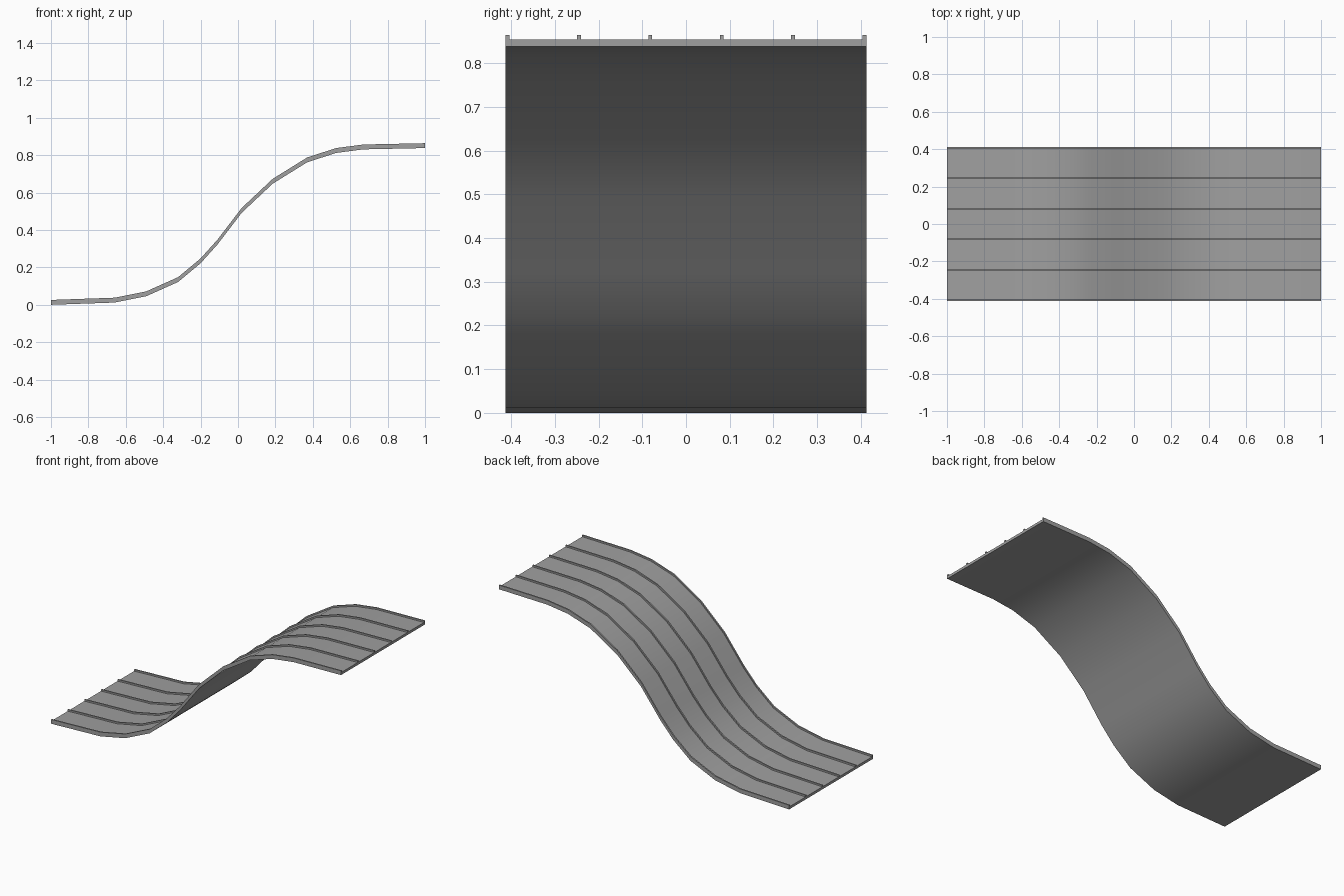
import bpy
import bmesh
import math

cube = bpy.data.objects.get("Cube")
if cube:
    bpy.data.objects.remove(cube, do_unlink=True)

grey = bpy.data.materials.new("mid_grey")
grey.use_nodes = True
colour = (0.35, 0.35, 0.35, 1)
grey.diffuse_color = colour
grey.node_tree.nodes["Principled BSDF"].inputs["Base Color"].default_value = colour

# Underside of the S-shaped ramp, as x and z
PATH = [(-1, 0), (-0.66, 0.012), (-0.49, 0.046), (-0.32, 0.122), (-0.2, 0.222),
        (-0.11, 0.322), (0.02, 0.492), (0.185, 0.647), (0.37, 0.762),
        (0.525, 0.812), (0.67, 0.831), (1, 0.838)]
HALF_WIDTH = 0.413
DECK = 0.016
RIB_TOP = 0.026
RIB_WIDTH = 0.009


def strip(name, y0, y1, low, high):
    """Sweep a rectangle along the path, raised between low and high."""
    bm = bmesh.new()
    rings = [[bm.verts.new((x, y, z + h)) for y, h in
              ((y0, low), (y1, low), (y1, high), (y0, high))] for x, z in PATH]
    for a, b in zip(rings, rings[1:]):
        for i in range(4):
            j = (i + 1) % 4
            bm.faces.new((a[i], a[j], b[j], b[i]))
    bm.faces.new(rings[0])
    bm.faces.new(rings[-1])
    bmesh.ops.recalc_face_normals(bm, faces=bm.faces)
    mesh = bpy.data.meshes.new(name)
    bm.to_mesh(mesh)
    bm.free()
    mesh.materials.append(grey)
    obj = bpy.data.objects.new(name, mesh)
    bpy.context.collection.objects.link(obj)
    bpy.ops.object.select_all(action="DESELECT")
    obj.select_set(True)
    bpy.context.view_layer.objects.active = obj
    bpy.ops.object.shade_smooth_by_angle(angle=math.radians(35))


# Curved deck
strip("ramp_deck", -HALF_WIDTH, HALF_WIDTH, 0, DECK)

# Six raised ribs, the outer two flush with the deck edges
spacing = (2 * HALF_WIDTH - RIB_WIDTH) / 5
for n in range(6):
    y = -HALF_WIDTH + n * spacing
    strip(f"rib_{n + 1}", y, y + RIB_WIDTH, DECK, RIB_TOP)
